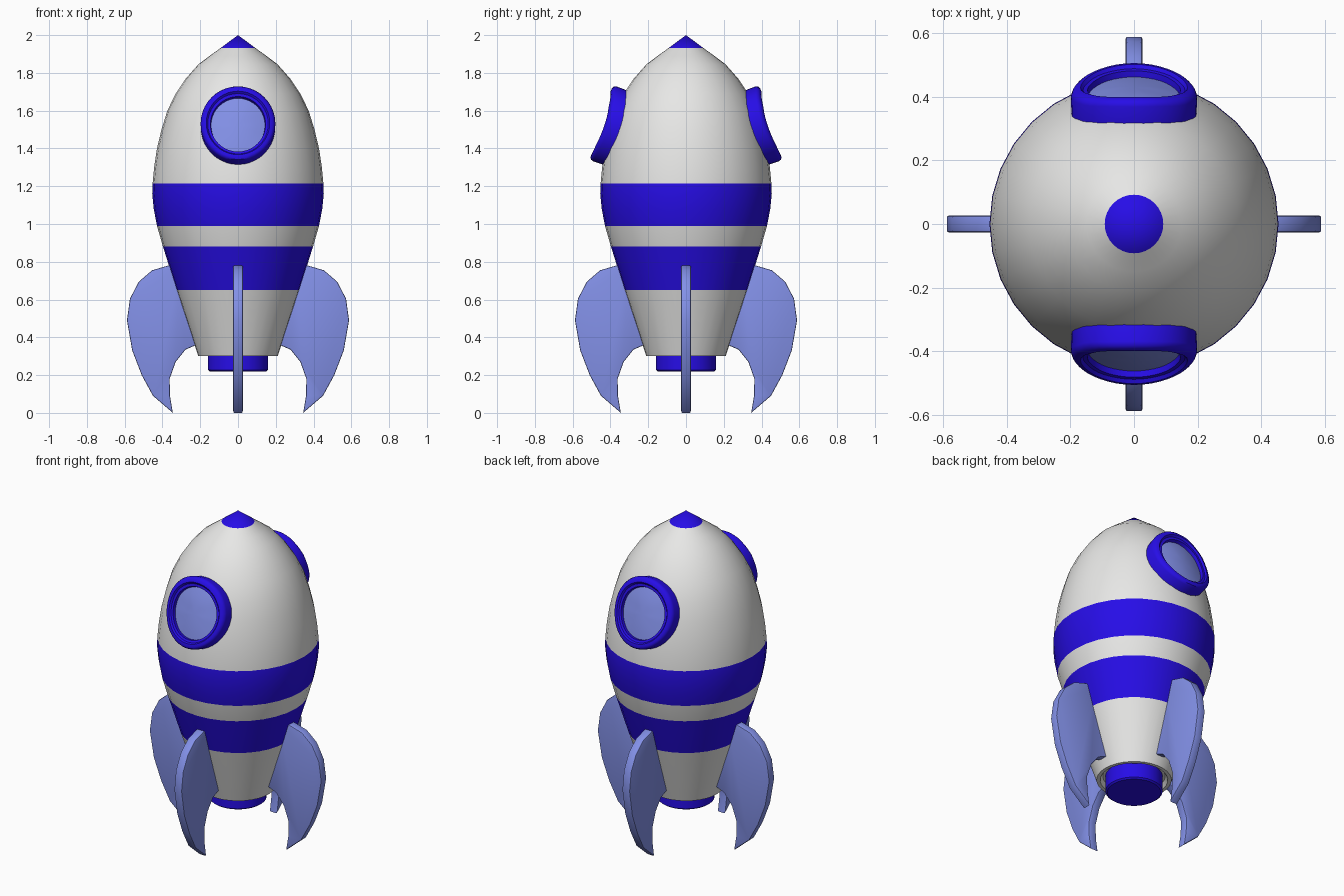
import bpy, bmesh, math
from mathutils import Matrix, Vector

if "Cube" in bpy.data.objects:
    bpy.data.objects.remove(bpy.data.objects["Cube"])


def material(name, rgb):
    m = bpy.data.materials.new(name)
    m.diffuse_color = (*rgb, 1)
    m.use_nodes = True
    m.node_tree.nodes["Principled BSDF"].inputs["Base Color"].default_value = m.diffuse_color
    return m


WHITE = material("hull_white", (0.8, 0.8, 0.79))
BLUE = material("deep_blue", (0.02, 0.004, 0.8))
PALE = material("pale_blue", (0.225, 0.28, 0.8))


def finish(bm, name, mats, angle=30):
    bmesh.ops.remove_doubles(bm, verts=bm.verts, dist=1e-5)
    bmesh.ops.recalc_face_normals(bm, faces=bm.faces)
    me = bpy.data.meshes.new(name)
    bm.to_mesh(me)
    bm.free()
    for m in mats:
        me.materials.append(m)
    for p in me.polygons:
        p.use_smooth = True
    me.set_sharp_from_angle(angle=math.radians(angle))
    ob = bpy.data.objects.new(name, me)
    bpy.context.collection.objects.link(ob)
    return ob


def sweep(profile, place, n=32, closed=False):
    """Rings of n points, one per (radius, level) pair, placed by a function."""
    bm = bmesh.new()
    rings = [[bm.verts.new(place(r, h, 2 * math.pi * i / n)) for i in range(n)]
             for r, h in profile]
    pairs = list(zip(rings, rings[1:])) + ([(rings[-1], rings[0])] if closed else [])
    for a, b in pairs:
        for i in range(n):
            j = (i + 1) % n
            bm.faces.new((a[i], a[j], b[j], b[i]))
    bmesh.ops.remove_doubles(bm, verts=bm.verts, dist=1e-5)
    return bm


def upright(r, h, a):
    return (r * math.cos(a), r * math.sin(a), h)


# Hull: lathed profile with painted bands chosen by height
HULL = [(0.21, 0.3), (0.325, 0.65), (0.397, 0.88), (0.429, 0.99), (0.446, 1.08),
        (0.454, 1.16), (0.452, 1.215), (0.444, 1.3), (0.429, 1.4), (0.405, 1.5),
        (0.374, 1.6), (0.33, 1.69), (0.276, 1.77), (0.21, 1.845), (0.15, 1.89),
        (0.092, 1.932)]
bm = sweep([(0, 0.325), (0.175, 0.325), (0.19, 0.3)] + HULL + [(0, 2.0)], upright)
for f in bm.faces:
    z = f.calc_center_median().z
    f.material_index = int(0.65 < z < 0.88 or 0.99 < z < 1.215 or z > 1.932)
finish(bm, "hull", [WHITE, BLUE])

# Engine nozzle
finish(sweep([(0, 0.22), (0.15, 0.22), (0.16, 0.228), (0.16, 0.33), (0, 0.33)], upright),
       "engine_nozzle", [BLUE])


# Windows: rings and panes draped over the hull
def hull_radius(z):
    for (r0, z0), (r1, z1) in zip(HULL, HULL[1:]):
        if z0 <= z <= z1:
            return r0 + (r1 - r0) * (z - z0) / (z1 - z0)


def draped(side):
    def place(r, h, a):
        x, z = r * math.cos(a), 1.512 + r * math.sin(a)
        y = math.sqrt(hull_radius(z) ** 2 - x * x)
        return (x, side * (y + 0.94 * h), z + 0.34 * h)
    return place


RING = [(0.196, -0.03), (0.198, 0.055), (0.193, 0.066), (0.183, 0.07), (0.168, 0.068),
        (0.16, 0.055), (0.146, 0.05), (0.142, 0.025), (0.142, -0.03)]
PANE = [(0, -0.03), (0.145, -0.03), (0.145, 0.03), (0.1, 0.03), (0.05, 0.03), (0, 0.03)]
for side, label in ((-1, "front"), (1, "back")):
    finish(sweep(RING, draped(side), 40, True), label + "_window_frame", [BLUE], 35)
    finish(sweep(PANE, draped(side), 40), label + "_window_pane", [PALE])

# Fins: extruded outline with softened edges, four around the hull
FIN = [(0.19, 0.36), (0.22, 0.36), (0.278, 0.335), (0.33, 0.27), (0.362, 0.18),
       (0.36, 0.09), (0.345, 0.0), (0.45, 0.09), (0.51, 0.2), (0.56, 0.33),
       (0.588, 0.49), (0.572, 0.605), (0.525, 0.695), (0.455, 0.755), (0.37, 0.78),
       (0.3, 0.78)]
for k, label in enumerate(("right", "back", "left", "front")):
    bm = bmesh.new()
    face = bm.faces.new([bm.verts.new((x, -0.026, z)) for x, z in FIN])
    ext = bmesh.ops.extrude_face_region(bm, geom=[face])["geom"]
    bmesh.ops.translate(bm, vec=Vector((0, 0.052, 0)),
                        verts=[v for v in ext if isinstance(v, bmesh.types.BMVert)])
    bmesh.ops.recalc_face_normals(bm, faces=bm.faces)
    rim = [e for e in bm.edges if abs(e.verts[0].co.y - e.verts[1].co.y) < 0.01]
    bmesh.ops.bevel(bm, geom=rim, offset=0.006, segments=2, profile=0.5, affect='EDGES')
    bm.transform(Matrix.Rotation(k * math.pi / 2, 4, 'Z'))
    finish(bm, label + "_fin", [PALE], 35)
